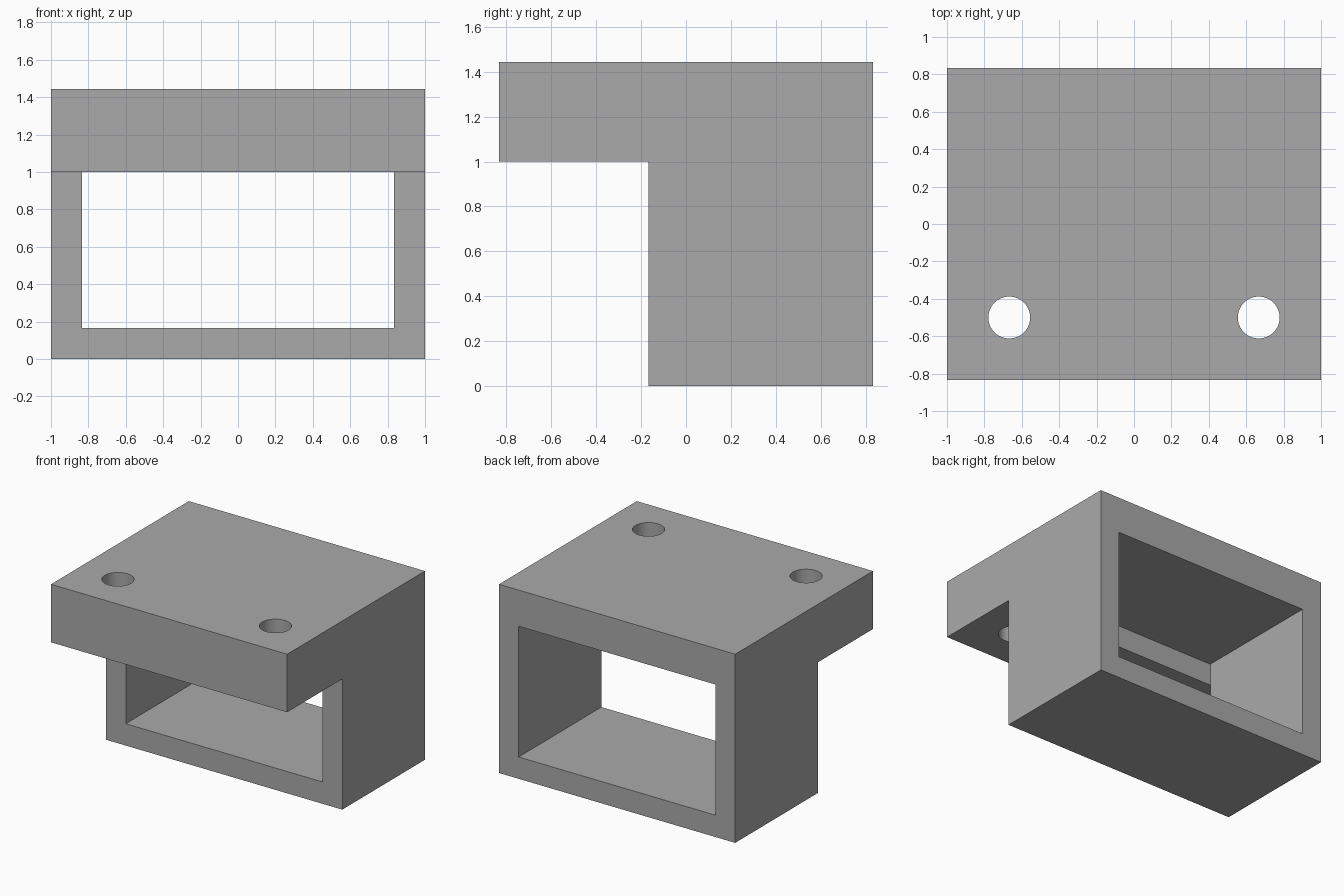
import bpy
import bmesh
from mathutils import Matrix, Vector

if "Cube" in bpy.data.objects:
    bpy.data.objects.remove(bpy.data.objects["Cube"], do_unlink=True)

HALF_X, HALF_Y, TOP = 1.0, 0.833, 1.444
SHELF_Z, BODY_FRONT, WALL = 1.0, -0.167, 0.167

grey = bpy.data.materials.new("plain grey")
grey.use_nodes = True
grey.diffuse_color = (0.4, 0.4, 0.4, 1)
grey.node_tree.nodes["Principled BSDF"].inputs["Base Color"].default_value = grey.diffuse_color


def make_object(name, bm):
    bmesh.ops.recalc_face_normals(bm, faces=bm.faces)
    mesh = bpy.data.meshes.new(name)
    bm.to_mesh(mesh)
    bm.free()
    mesh.materials.append(grey)
    obj = bpy.data.objects.new(name, mesh)
    bpy.context.collection.objects.link(obj)
    return obj


def extrude_side_profile(name, points, half_width):
    """Extrude a (y, z) outline across x."""
    bm = bmesh.new()
    face = bm.faces.new([bm.verts.new((-half_width, y, z)) for y, z in points])
    new = bmesh.ops.extrude_face_region(bm, geom=[face])["geom"]
    verts = [v for v in new if isinstance(v, bmesh.types.BMVert)]
    bmesh.ops.translate(bm, verts=verts, vec=(2 * half_width, 0, 0))
    return make_object(name, bm)


def cut(target, cutter):
    cutter.hide_render = True
    mod = target.modifiers.new(cutter.name, "BOOLEAN")
    mod.operation, mod.solver, mod.object = "DIFFERENCE", "EXACT", cutter
    bpy.context.view_layer.objects.active = target
    bpy.ops.object.modifier_apply(modifier=mod.name)
    bpy.data.objects.remove(cutter, do_unlink=True)


# Stepped body: box section with a thick shelf overhanging the front
bracket = extrude_side_profile("mounting_bracket", [
    (BODY_FRONT, 0), (HALF_Y, 0), (HALF_Y, TOP),
    (-HALF_Y, TOP), (-HALF_Y, SHELF_Z), (BODY_FRONT, SHELF_Z)], HALF_X)

# Rectangular tunnel, ending flush with the body front behind the shelf lip
tunnel_top = SHELF_Z + WALL
cut(bracket, extrude_side_profile("tunnel_cutter", [
    (BODY_FRONT, WALL), (HALF_Y + 0.2, WALL),
    (HALF_Y + 0.2, tunnel_top), (BODY_FRONT, tunnel_top)], HALF_X - WALL))

# Screw holes through the shelf
for side in (-1, 1):
    bm = bmesh.new()
    bmesh.ops.create_cone(bm, cap_ends=True, segments=48, radius1=0.112, radius2=0.112,
                          depth=1, matrix=Matrix.Translation(Vector((side * 0.667, -0.5, 1.22))))
    cut(bracket, make_object("screw_hole_cutter", bm))

# Smooth hole walls, crisp edges elsewhere
bpy.ops.object.select_all(action="DESELECT")
bracket.select_set(True)
bpy.context.view_layer.objects.active = bracket
bpy.ops.object.shade_smooth_by_angle()
